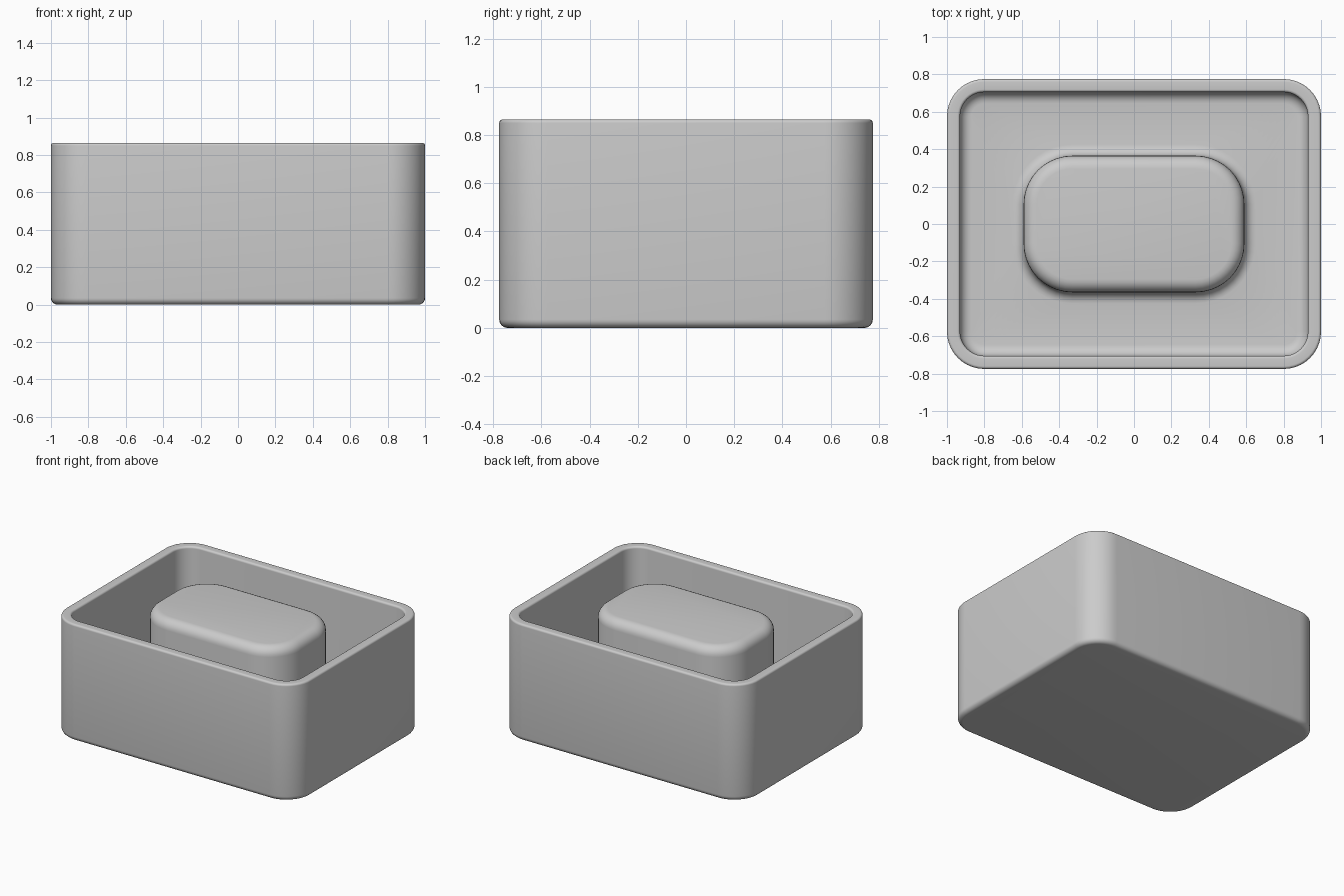
import bpy, bmesh
from math import sin, cos, pi, radians

if "Cube" in bpy.data.objects:
    bpy.data.objects.remove(bpy.data.objects["Cube"])

CORNER = 10   # segments per rounded corner
FILLET = 6    # segments per fillet


def ring(bm, shape, offset, z):
    """Rounded rectangle loop, grown outward by offset."""
    hx, hy, r = (v + offset for v in shape)
    verts = []
    for k, (sx, sy) in enumerate([(1, 1), (-1, 1), (-1, -1), (1, -1)]):
        for i in range(CORNER + 1):
            a = (k + i / CORNER) * pi / 2
            verts.append(bm.verts.new((sx * (hx - r) + r * cos(a),
                                       sy * (hy - r) + r * sin(a), z)))
    return verts


def fillet(shape, centre, z, r, start, end):
    """Arc in the (offset, z) profile plane; angles in degrees."""
    steps = [radians(start + (end - start) * i / FILLET) for i in range(FILLET + 1)]
    return [(shape, centre + r * cos(a), z + r * sin(a)) for a in steps]


outer = (1.0, 0.775, 0.20)
block = (0.59, 0.365, 0.26)
height, wall, floor = 0.865, 0.07, 0.07

# Profile from the underside, up the wall, over the rim, across the floor, up the block
profile = []
profile += fillet(outer, -0.035, 0.035, 0.035, -90, 0)               # bottom edge
profile += fillet(outer, -0.015, height - 0.015, 0.015, 0, 90)       # outer rim
profile += fillet(outer, -wall + 0.015, height - 0.015, 0.015, 90, 180)  # inner rim
profile += fillet(outer, -wall - 0.06, floor + 0.06, 0.06, 0, -90)   # cavity floor edge
profile += fillet(block, 0.06, floor + 0.06, 0.06, 270, 180)         # block base
profile += fillet(block, -0.07, 0.86 - 0.07, 0.07, 0, 90)            # block top edge

bm = bmesh.new()
rings = [ring(bm, *p) for p in profile]
for a, b in zip(rings, rings[1:]):
    n = len(a)
    for i in range(n):
        j = (i + 1) % n
        bm.faces.new((a[i], a[j], b[j], b[i]))
bm.faces.new(rings[0][::-1])   # underside
bm.faces.new(rings[-1])        # block top
bmesh.ops.recalc_face_normals(bm, faces=bm.faces)

mesh = bpy.data.meshes.new("tray_with_centre_block")
bm.to_mesh(mesh)
bm.free()
obj = bpy.data.objects.new("tray_with_centre_block", mesh)
bpy.context.collection.objects.link(obj)

# Smooth shading
bpy.context.view_layer.objects.active = obj
obj.select_set(True)
bpy.ops.object.shade_smooth_by_angle(angle=radians(30))
